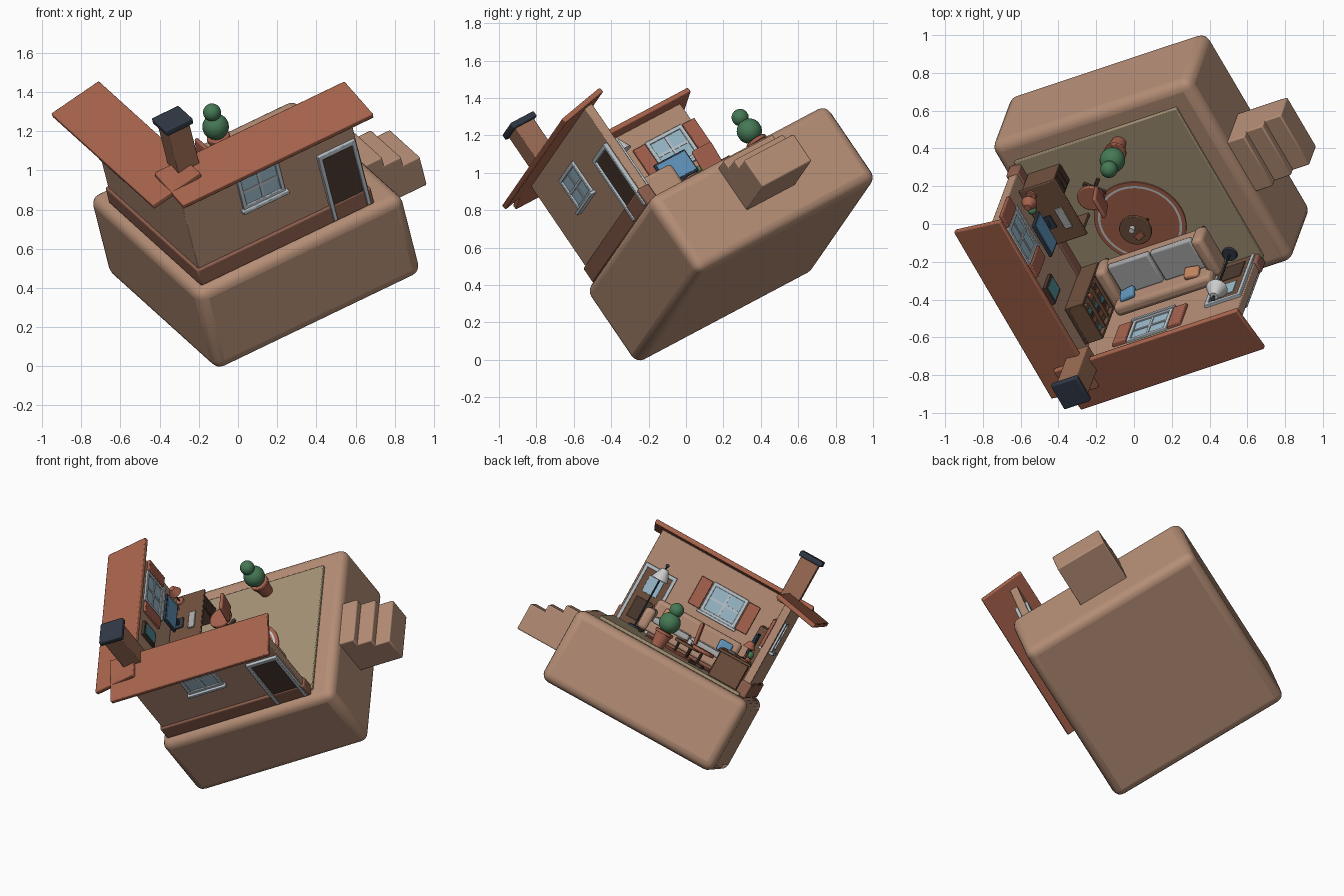
import bpy, bmesh, math
from mathutils import Matrix, Euler, Vector

if "Cube" in bpy.data.objects:
    bpy.data.objects.remove(bpy.data.objects["Cube"])

# tilted frame of the whole room; origin is the centre of the plinth top
M = Matrix.Translation((.039, .104, .874)) @ Euler((math.radians(27.2), math.radians(-24.5), math.radians(18.4))).to_matrix().to_4x4()

COL = dict(tan=(.46, .27, .18), floor=(.37, .29, .18), roof=(.40, .13, .075), band=(.27, .115, .075),
           red=(.38, .12, .075), wood=(.16, .08, .045), dark=(.07, .04, .028), navy=(.03, .04, .06),
           glass=(.33, .50, .60), frame=(.50, .56, .60), white=(.7, .7, .68), grey=(.40, .40, .40),
           green=(.06, .19, .09), blue=(.12, .30, .50), orange=(.55, .24, .12), teal=(.08, .28, .32),
           brick=(.33, .15, .09))
MATS = {}
for k, c in COL.items():
    MATS[k] = bpy.data.materials.new(k)
    MATS[k].diffuse_color = (*c, 1)


def finish(name, bm, mat, local=Matrix(), bevel=0, seg=2, smooth=True):
    bmesh.ops.recalc_face_normals(bm, faces=bm.faces)
    me = bpy.data.meshes.new(name)
    bm.to_mesh(me)
    bm.free()
    ob = bpy.data.objects.new(name, me)
    bpy.context.collection.objects.link(ob)
    me.materials.append(MATS[mat])
    ob.matrix_world = M @ local
    if bevel:
        m = ob.modifiers.new("bevel", 'BEVEL')
        m.width, m.segments = bevel, seg
    if smooth:
        bpy.context.view_layer.objects.active = ob
        ob.select_set(True)
        bpy.ops.object.shade_smooth_by_angle(angle=math.radians(35))
        ob.select_set(False)
    return ob


def box(name, u, v, h, mat, bevel=0, seg=2, swap=False, rot=None):
    if swap:
        u, v = v, u
    c = Vector([(r[0] + r[1]) / 2 for r in (u, v, h)])
    bm = bmesh.new()
    bmesh.ops.create_cube(bm, size=1)
    bmesh.ops.scale(bm, vec=[abs(r[1] - r[0]) for r in (u, v, h)], verts=bm.verts)
    R = Euler([math.radians(a) for a in rot]).to_matrix().to_4x4() if rot else Matrix()
    return finish(name, bm, mat, Matrix.Translation(c) @ R, bevel, seg)


def cyl(name, u, v, h, r1, r2, mat, n=24, bevel=0):
    bm = bmesh.new()
    bmesh.ops.create_cone(bm, cap_ends=True, segments=n, radius1=r1, radius2=max(r2, .001), depth=h[1] - h[0])
    return finish(name, bm, mat, Matrix.Translation((u, v, (h[0] + h[1]) / 2)), bevel)


def ball(name, p, r, mat):
    bm = bmesh.new()
    bmesh.ops.create_icosphere(bm, subdivisions=3, radius=r)
    return finish(name, bm, mat, Matrix.Translation(p))


def around(c, s):
    return (c - s / 2, c + s / 2)


# plinth, floor and steps
box("plinth", (-.61, .61), (-.61, .61), (-.5, 0), 'tan', .055, 4)
box("floor", (-.52, .475), (-.52, .485), (-.01, .02), 'floor', .005)
for i in range(3):
    box(f"step_{i}", (.57, .71 + .1 * i), (-.165, .17), (-.318, -.04 - .05 * i), 'tan', .008)

# the two walls are mirror images across the diagonal
for side, sw in (("front", False), ("left", True)):
    box(side + "_wall", (-.548, .455), (-.548, -.495), (0, .635), 'tan', .004, swap=sw)
    box(side + "_wall_base", (-.562, .465), (-.562, -.488), (0, .10), 'band', .01, swap=sw)
    tilt = (10.5, 0, 0) if not sw else (0, -10.5, 0)
    box(side + "_roof", (-.61, .515), (-.728, -.428), (.622, .652), 'roof', .006, swap=sw, rot=tilt)
    # window with muntins, sill and inside shutters
    c, hc = (-.11, .41) if not sw else (.26, .43)
    box(side + "_window_glass", around(c, .22), (-.552, -.490), around(hc, .18), 'glass', swap=sw)
    for k in (-1, 1):
        box(side + "_window_stile", around(c + k * .112, .022), (-.562, -.482), around(hc, .2), 'frame', .003, swap=sw)
        box(side + "_window_rail", around(c, .245), (-.562, -.482), around(hc + k * .09, .022), 'frame', .003, swap=sw)
        box(side + "_shutter", around(c + k * .168, .08), (-.50, -.478), around(hc, .19), 'red', .004, swap=sw)
    box(side + "_window_mullion", around(c, .014), (-.557, -.486), around(hc, .18), 'frame', swap=sw)
    box(side + "_window_bar", around(c, .22), (-.557, -.486), around(hc, .014), 'frame', swap=sw)
    box(side + "_window_sill", around(c, .27), (-.58, -.475), around(hc - .105, .018), 'frame', .003, swap=sw)

# door in the front wall
box("door_leaf", (.24, .43), (-.556, -.486), (.02, .39), 'wood')
box("door_outside", (.245, .425), (-.558, -.55), (.02, .385), 'dark')
for n, u in (("left", .235), ("right", .433)):
    box(f"door_frame_{n}", around(u, .022), (-.57, -.478), (.01, .41), 'frame', .003)
box("door_frame_top", (.224, .444), (-.57, -.478), (.388, .412), 'frame', .003)
box("door_pane", (.285, .385), (-.50, -.482), (.24, .35), 'glass', .002)
box("door_panel", (.275, .395), (-.50, -.482), (.06, .20), 'dark', .003)
ball("door_knob", (.26, -.475, .2), .01, 'orange')

# chimney
box("chimney_stack", around(-.45, .125), around(-.45, .125), (.60, .92), 'brick', .004)
box("chimney_cap", around(-.45, .16), around(-.45, .16), (.912, .948), 'navy', .008)

# rug and coffee table
cyl("rug", -.045, -.082, (.015, .028), .25, .25, 'red', 48)
bm = bmesh.new()
rings = [[bm.verts.new((r * math.cos(t * math.tau / 48), r * math.sin(t * math.tau / 48), 0)) for t in range(48)] for r in (.215, .228)]
for i in range(48):
    j = (i + 1) % 48
    bm.faces.new((rings[0][i], rings[1][i], rings[1][j], rings[0][j]))
finish("rug_stripe", bm, 'white', Matrix.Translation((-.045, -.082, .03)))
cyl("coffee_table_top", -.055, -.082, (.09, .11), .088, .088, 'wood', 32, .003)
for k in range(3):
    a = k * math.tau / 3
    cyl(f"coffee_table_leg_{k}", -.055 + .055 * math.cos(a), -.082 + .055 * math.sin(a), (.02, .095), .008, .01, 'dark', 10)
cyl("mug", -.06, -.06, (.11, .14), .014, .016, 'white', 16)
box("book", around(-.045, .05), around(-.115, .035), (.11, .122), 'red', .002, rot=(0, 0, 20))

# sofa with cushions
box("sofa_base", (-.34, .265), (-.455, -.22), (.045, .115), 'tan', .015, 3)
box("sofa_back", (-.335, .26), (-.47, -.40), (.06, .255), 'tan', .025, 3)
for n, u in (("left", -.333), ("right", .258)):
    box(f"sofa_arm_{n}", around(u, .07), (-.46, -.21), (.04, .185), 'tan', .025, 3)
    for v in (-.43, -.24):
        cyl("sofa_leg", u, v, (.02, .05), .012, .014, 'dark', 10)
for n, u in (("left", -.168), ("right", .093)):
    box(f"seat_cushion_{n}", around(u, .25), (-.405, -.215), (.11, .15), 'grey', .012, 3)
box("blue_pillow", around(-.245, .09), around(-.385, .035), (.15, .225), 'blue', .014, 3, rot=(15, 0, 10))
box("orange_pillow", around(.15, .085), around(-.385, .035), (.15, .225), 'orange', .014, 3, rot=(15, 0, -10))

# floor lamp
cyl("floor_lamp_base", .315, -.435, (.02, .032), .042, .038, 'navy')
cyl("floor_lamp_pole", .315, -.435, (.03, .46), .006, .006, 'navy', 10)
cyl("floor_lamp_shade", .315, -.435, (.355, .43), .058, .022, 'white')
ball("floor_lamp_finial", (.315, -.435, .455), .012, 'navy')

# bookcase in the corner
box("bookcase_back", (-.495, -.475), (-.47, -.235), (.02, .42), 'dark')
for n, v in (("front", -.464), ("back", -.241)):
    box(f"bookcase_side_{n}", (-.495, -.385), around(v, .014), (.02, .42), 'wood', .002)
for k in range(5):
    box(f"bookcase_shelf_{k}", (-.495, -.387), (-.465, -.24), around(.03 + .0955 * k, .015), 'wood')
for k in range(4):
    for j in range(6):
        box("shelf_book", (-.475, -.405), around(-.44 + .028 * j, .022), (.035 + .0955 * k, .09 + .0955 * k + .008 * ((j + k) % 3)),
            ('dark', 'red', 'wood', 'teal')[(j * 3 + k) % 4])

# picture on the left wall
box("picture_frame", (-.498, -.475), around(-.08, .11), around(.45, .14), 'dark', .003)
box("picture_canvas", (-.48, -.472), around(-.08, .08), around(.45, .11), 'teal')

# desk, screen, keyboard and desk lamp
box("desk_top", (-.49, -.265), (.035, .405), (.185, .203), 'wood', .004)
box("desk_pedestal", (-.48, -.285), (.28, .395), (.02, .187), 'wood', .003)
for k in range(3):
    box(f"desk_drawer_{k}", (-.29, -.279), (.288, .387), around(.05 + .052 * k, .045), 'dark', .002)
box("desk_side", (-.48, -.285), (.045, .063), (.02, .187), 'wood', .002)
box("monitor_case", (-.435, -.418), around(.175, .21), (.245, .385), 'navy', .004)
box("monitor_screen", (-.42, -.414), around(.175, .19), (.257, .373), 'blue')
box("monitor_stand", (-.435, -.42), around(.175, .03), (.2, .26), 'navy')
box("monitor_foot", around(-.425, .06), around(.175, .08), (.2, .21), 'navy', .002)
box("keyboard", around(-.335, .045), around(.175, .13), (.2, .212), 'grey', .003)
cyl("desk_lamp_base", -.435, .36, (.2, .212), .03, .026, 'red')
cyl("desk_lamp_stem", -.435, .36, (.21, .30), .005, .005, 'wood', 8)
cyl("desk_lamp_shade", -.425, .365, (.285, .33), .042, .018, 'red')
cyl("desk_plant_pot", -.45, .30, (.2, .23), .014, .02, 'red', 12)
ball("desk_plant", (-.45, .30, .25), .024, 'green')

# chair
cyl("chair_seat", -.175, .195, (.112, .135), .075, .075, 'red', 24, .006)
box("chair_back", around(-.1, .022), around(.195, .13), (.135, .275), 'red', .009, 3, rot=(0, 8, 0))
cyl("chair_post", -.175, .195, (.03, .115), .01, .01, 'dark', 10)
for k in range(2):
    box("chair_foot", around(-.175, .13), around(.195, .018), (.022, .04), 'dark', .003, rot=(0, 0, 45 + 90 * k))

# potted shrub
cyl("shrub_pot", .08, .4, (.02, .115), .04, .055, 'red', 20)
cyl("shrub_pot_rim", .08, .4, (.105, .125), .06, .06, 'red', 20, .003)
ball("shrub_lower", (.08, .4, .185), .068, 'green')
ball("shrub_upper", (.08, .4, .275), .046, 'green')

for m in bpy.data.materials:
    if m.users and not m.is_grease_pencil:
        m.use_nodes = True
        m.node_tree.nodes["Principled BSDF"].inputs["Base Color"].default_value = m.diffuse_color
